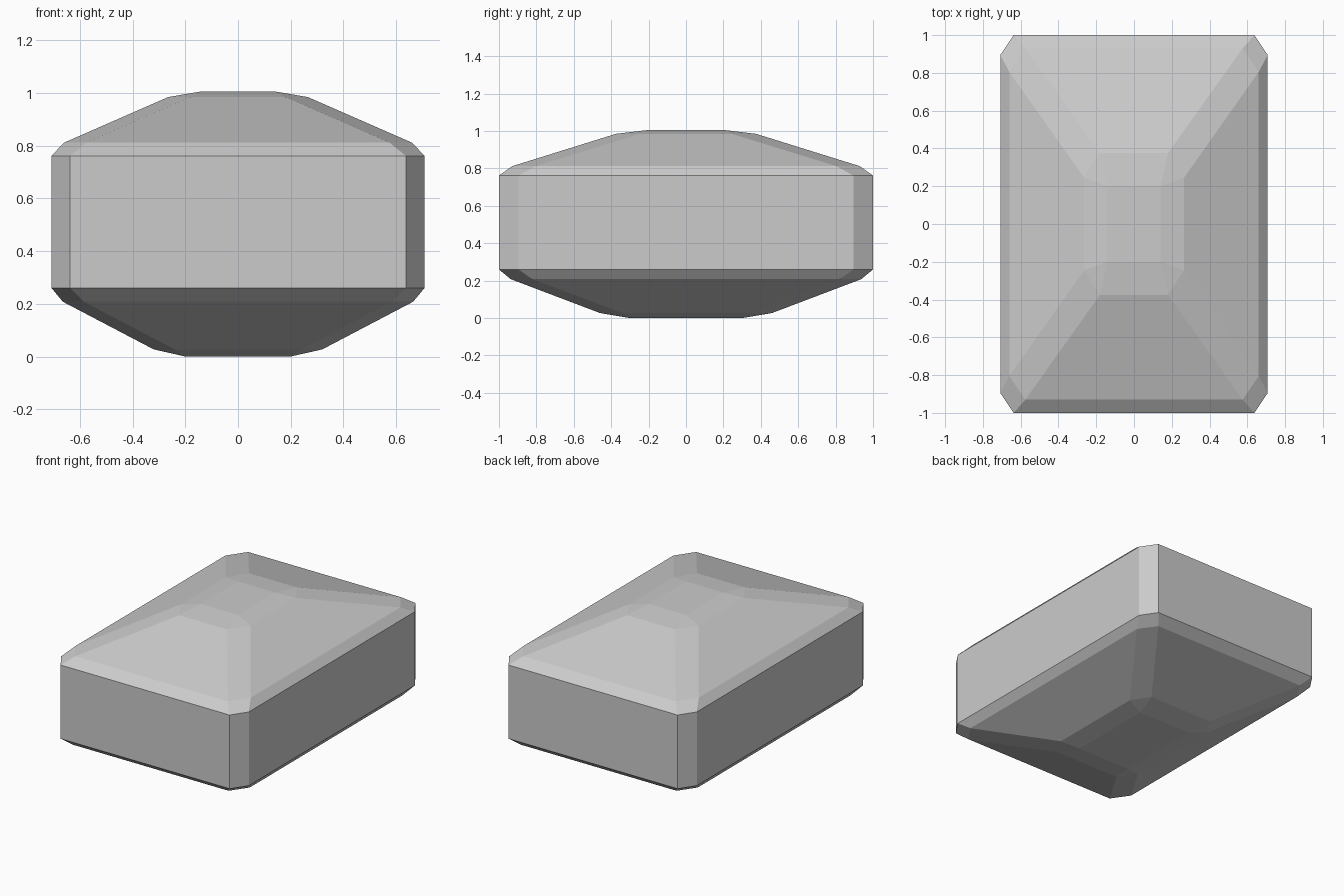
import bpy
import bmesh

cube = bpy.data.objects.get("Cube")
if cube:
    bpy.data.objects.remove(cube, do_unlink=True)

# One flat grey for the whole body
grey = bpy.data.materials.new("light grey")
grey.use_nodes = True
colour = (0.6, 0.6, 0.6, 1)
grey.diffuse_color = colour
grey.node_tree.nodes["Principled BSDF"].inputs["Base Color"].default_value = colour


def ring(bm, half_x, half_y, cut_x, cut_y, z):
    """Rectangle with cut corners; cuts of zero give a plain rectangle."""
    points = []
    for sx, sy in ((1, 1), (-1, 1), (-1, -1), (1, -1)):
        corner = [(sx * half_x, sy * (half_y - cut_y), z),
                  (sx * (half_x - cut_x), sy * half_y, z)]
        if sx * sy < 0:
            corner.reverse()
        points += corner
    return [bm.verts.new(p) for p in points]


# Bevelled block with a low pyramid above and below:
# half width, half depth, corner cut in x, corner cut in y, height
levels = [
    (0.20, 0.30, 0, 0, 0),
    (0.32, 0.46, 0.08, 0.12, 0.027),
    (0.665, 0.937, 0.08, 0.115, 0.208),
    (0.708, 1.0, 0.071, 0.105, 0.26),
    (0.708, 1.0, 0.071, 0.105, 0.762),
    (0.66, 0.93, 0.085, 0.125, 0.812),
    (0.265, 0.375, 0.085, 0.13, 0.985),
    (0.14, 0.20, 0, 0, 1.006),
]

bm = bmesh.new()
rings = [ring(bm, *level) for level in levels]
for low, high in zip(rings, rings[1:]):
    for i in range(len(low)):
        j = (i + 1) % len(low)
        bm.faces.new((low[i], low[j], high[j], high[i]))
bm.faces.new(rings[0][::-1])
bm.faces.new(rings[-1])
bmesh.ops.remove_doubles(bm, verts=bm.verts, dist=0.001)
bmesh.ops.recalc_face_normals(bm, faces=bm.faces)

mesh = bpy.data.meshes.new("bevelled_block")
bm.to_mesh(mesh)
bm.free()
mesh.materials.append(grey)
block = bpy.data.objects.new("bevelled_block", mesh)
bpy.context.collection.objects.link(block)
